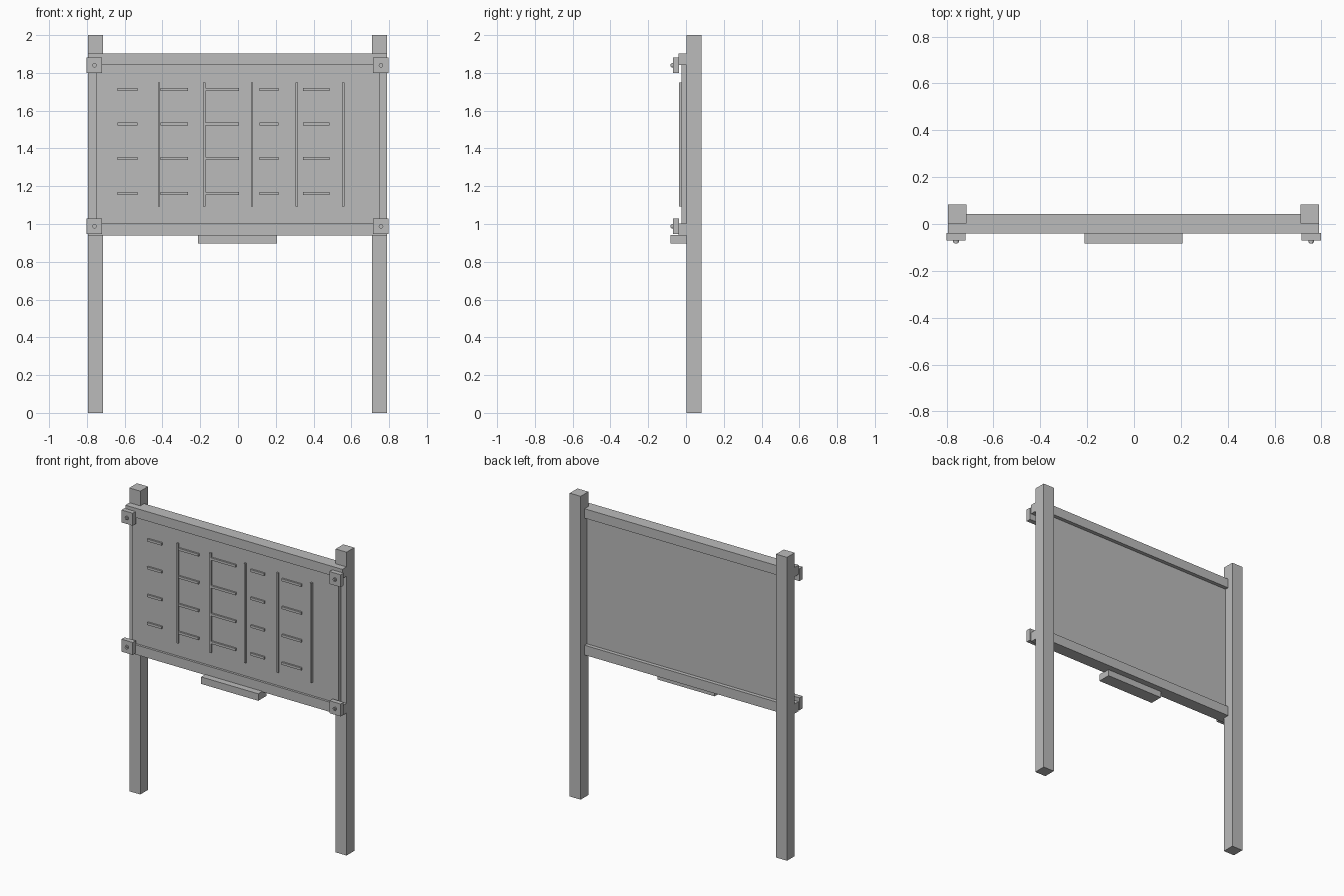
import bpy
import math

cube = bpy.data.objects.get("Cube")
if cube:
    bpy.data.objects.remove(cube, do_unlink=True)

grey = bpy.data.materials.new("plain_grey")
grey.use_nodes = True
colour = (0.5, 0.5, 0.5, 1)
grey.diffuse_color = colour
grey.node_tree.nodes["Principled BSDF"].inputs["Base Color"].default_value = colour


def box(name, x, y, z):
    """Box from (min, max) pairs on each axis."""
    spans = (x, y, z)
    bpy.ops.mesh.primitive_cube_add(size=1, location=[(a + b) / 2 for a, b in spans])
    ob = bpy.context.object
    ob.name = name
    ob.scale = [b - a for a, b in spans]
    bpy.ops.object.transform_apply(location=False, rotation=False, scale=True)
    ob.data.materials.append(grey)


def bolt(name, x, z, radius, y0, y1, sides):
    """Short cylinder pointing to the front."""
    bpy.ops.mesh.primitive_cylinder_add(
        vertices=sides, radius=radius, depth=y1 - y0,
        location=(x, (y0 + y1) / 2, z), rotation=(math.pi / 2, 0, 0))
    ob = bpy.context.object
    ob.name = name
    ob.data.materials.append(grey)


# Posts
box("right_post", (-0.795, -0.715), (0.003, 0.083), (0, 2))
box("left_post", (0.71, 0.79), (0.003, 0.083), (0, 2))

# Rails and board
box("top_rail", (-0.794, 0.789), (-0.04, 0.043), (1.841, 1.903))
box("bottom_rail", (-0.794, 0.789), (-0.04, 0.043), (0.939, 1.003))
box("board", (-0.752, 0.749), (-0.025, 0.018), (0.99, 1.85))

# Tray under the board
box("tray", (-0.211, 0.206), (-0.083, 0.003), (0.897, 0.943))

# Corner plates with bolts
for side, x in (("right", -0.76), ("left", 0.757)):
    for level, z in (("top", 1.84), ("bottom", 0.988)):
        tag = f"{level}_{side}"
        box(f"{tag}_plate", (x - 0.041, x + 0.041), (-0.07, -0.038),
            (z - 0.041, z + 0.041))
        bolt(f"{tag}_bolt_head", x, z, 0.012, -0.078, -0.069, 12)
        bolt(f"{tag}_bolt_tip", x, z, 0.007, -0.083, -0.077, 12)

# Raised column dividers
for i, x in enumerate((-0.418, -0.178, 0.074, 0.311, 0.557)):
    box(f"divider_{i + 1}", (x - 0.006, x + 0.006), (-0.037, -0.02), (1.092, 1.75))

# Raised entries, one per row in each column
columns = ((-0.638, -0.533), (-0.41, -0.265), (-0.178, 0.006), (0.115, 0.215), (0.343, 0.485))
for row in range(4):
    z = 1.713 - 0.1837 * row
    for i, span in enumerate(columns):
        box(f"entry_{row + 1}_{i + 1}", span, (-0.0365, -0.02), (z - 0.008, z + 0.008))
